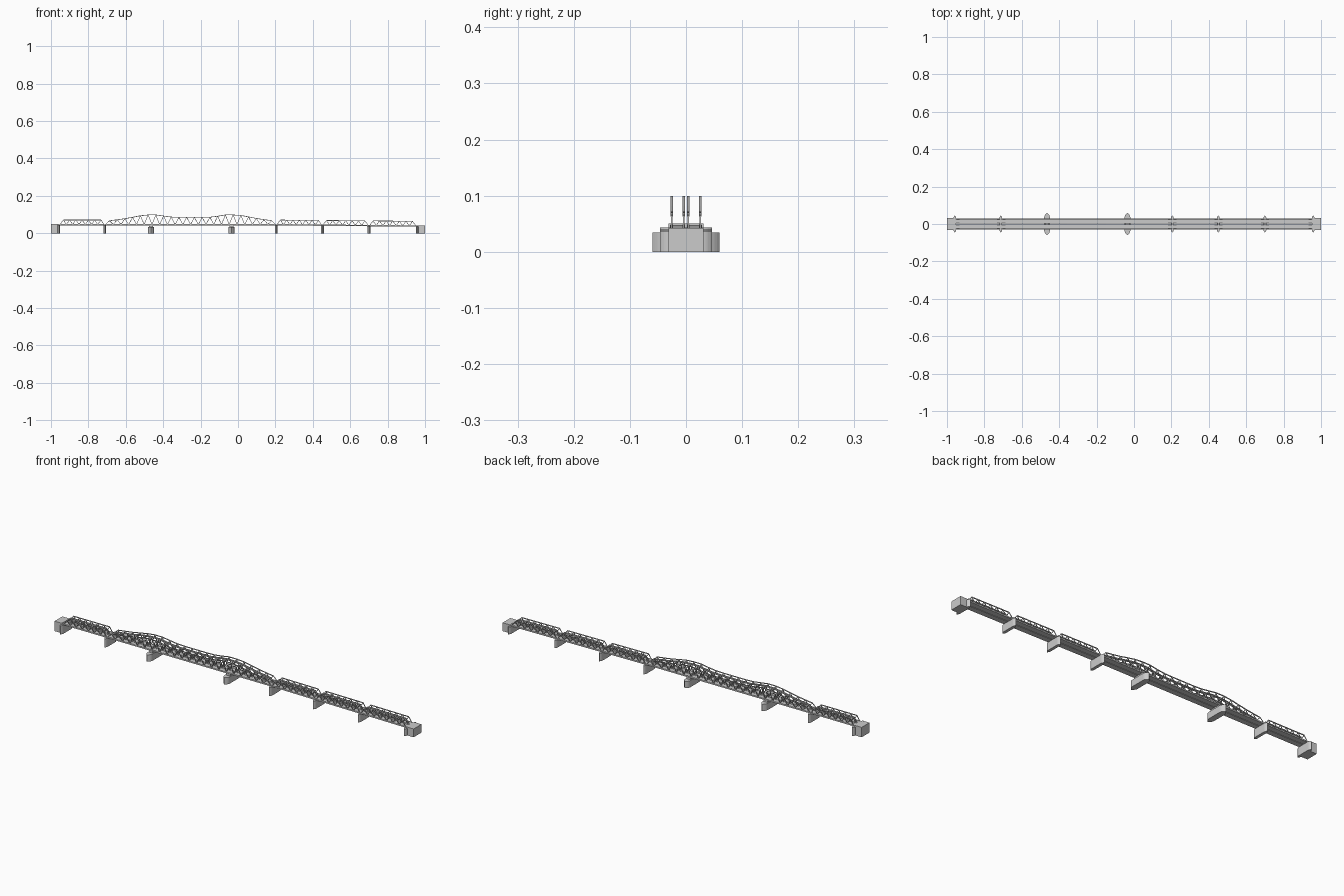
import bpy, bmesh, math
from mathutils import Vector

if "Cube" in bpy.data.objects:
    bpy.data.objects.remove(bpy.data.objects["Cube"])


def road_z(x):
    """Underside line of the trusses: level, then falling gently to the right."""
    return 0.047 if x < 0.2 else 0.047 - 0.007 * (x - 0.2) / 0.755


def finish(bm, name):
    bmesh.ops.recalc_face_normals(bm, faces=bm.faces)
    me = bpy.data.meshes.new(name)
    bm.to_mesh(me)
    bm.free()
    ob = bpy.data.objects.new(name, me)
    bpy.context.collection.objects.link(ob)
    return ob


def hexa(bm, pts, y0, y1):
    """Extrude an xz outline from y0 to y1."""
    a = [bm.verts.new((x, y0, z)) for x, z in pts]
    b = [bm.verts.new((x, y1, z)) for x, z in pts]
    bm.faces.new(a)
    bm.faces.new(b[::-1])
    n = len(pts)
    for i in range(n):
        bm.faces.new((a[i], b[i], b[(i + 1) % n], a[(i + 1) % n]))


def bar(bm, p, q, y, t, w):
    """Rectangular truss member between two xz points."""
    p, q = Vector(p), Vector(q)
    d = (q - p).normalized()
    n = Vector((-d.y, d.x)) * t / 2
    hexa(bm, [p - n, q - n, q + n, p + n], y - w / 2, y + w / 2)


def prism(name, outline, z0, z1):
    bm = bmesh.new()
    f = bm.faces.new([bm.verts.new((x, y, z0)) for x, y in outline])
    top = bmesh.ops.extrude_face_region(bm, geom=[f])["geom"]
    for v in top:
        if isinstance(v, bmesh.types.BMVert):
            v.co.z = z1
    return finish(bm, name)


def cutwater(cx, w, shoulder, tip):
    """Pier plan with curved, pointed noses at both ends."""
    half = []
    for i in range(6):
        s = i / 5
        half.append((w / 2 * math.cos(s * math.pi / 2) ** 0.9 if i < 5 else 0,
                     shoulder + (tip - shoulder) * s))
    right = [(x, -y) for x, y in half[::-1]] + half
    left = [(-x, y) for x, y in right[::-1][6:7]]
    left = [(-x, y) for x, y in half[-2::-1]] + [(-x, -y) for x, y in half[:-1]]
    return [(cx + x, y) for x, y in right + left]


def rect(x0, x1, h):
    return [(x0, -h), (x1, -h), (x1, h), (x0, h)]


def truss(name, x0, x1, panels, height):
    bm = bmesh.new()
    step = (x1 - x0) / panels
    low = [(x0 + i * step, road_z(x0 + i * step)) for i in range(panels + 1)]
    high = [(x0 + (i + .5) * step, height(x0 + (i + .5) * step)) for i in range(panels)]
    for y in (-0.0255, -0.004, 0.004, 0.0255):
        for i in range(panels):
            bar(bm, low[i], low[i + 1], y, 0.004, 0.004)
            bar(bm, low[i], high[i], y, 0.0026, 0.003)
            bar(bm, high[i], low[i + 1], y, 0.0026, 0.003)
            if i:
                bar(bm, high[i - 1], high[i], y, 0.0034, 0.004)
    return finish(bm, name)


# Top chord of the main cantilever truss
CHORD = [(-0.71, .064), (-0.67, .069), (-0.61, .077), (-0.55, .088), (-0.5, .098),
         (-0.43, .098), (-0.38, .089), (-0.34, .085), (-0.16, .085), (-0.12, .089),
         (-0.07, .098), (0.0, .098), (0.055, .088), (0.11, .077), (0.17, .069), (0.205, .064)]


def chord_z(x):
    for (a, za), (b, zb) in zip(CHORD, CHORD[1:]):
        if a <= x <= b:
            return za + (zb - za) * (x - a) / (b - a)
    return CHORD[-1][1]


# Trusses: four simple spans and the long humped one
gap = 0.004
for n, (a, b) in enumerate([(-0.955, -0.712), (0.205, 0.451), (0.451, 0.70), (0.70, 0.955)]):
    truss(f"simple_truss_{n + 1}", a + gap, b - gap, 7, lambda x: road_z(x) + 0.024)
truss("main_truss", -0.712 + gap, 0.205 - gap, 22, chord_z)

# Twin decks following the gradient
bm = bmesh.new()
xs = [-0.97, 0.2, 0.97]
line = [(x, road_z(x) + 0.001) for x in xs] + [(x, road_z(x) - 0.005) for x in xs[::-1]]
for s in (-1, 1):
    hexa(bm, line, s * 0.0015, s * 0.0285)
finish(bm, "decks")

# Slim piers, including those against the abutments
for n, x in enumerate([-0.958, -0.712, 0.205, 0.451, 0.70, 0.958]):
    prism(f"slim_pier_{n + 1}", cutwater(x, 0.015, 0.03, 0.046), 0, road_z(x) - 0.004)

# Wide river piers with a narrower upper block
for n, x in enumerate([-0.465, -0.035]):
    prism(f"river_pier_{n + 1}", cutwater(x, 0.03, 0.037, 0.06), 0, 0.034)
    prism(f"river_pier_top_{n + 1}", rect(x - 0.011, x + 0.011, 0.03), 0.034, 0.043)

# Abutments
prism("left_abutment", rect(-1, -0.96, 0.031), 0, 0.05)
prism("right_abutment", rect(0.96, 1, 0.031), 0, 0.042)
